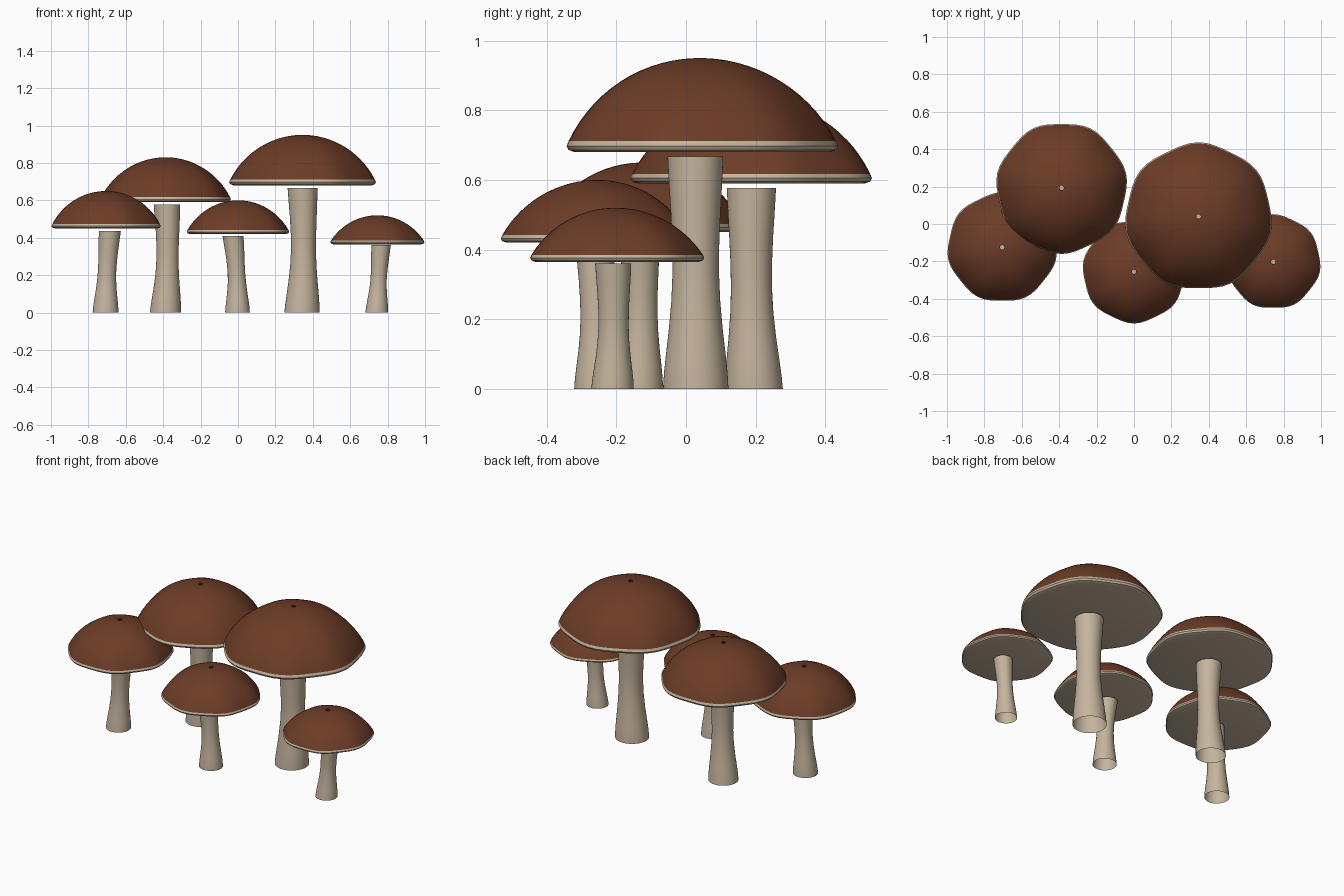
import bpy, bmesh, math

cube = bpy.data.objects.get("Cube")
if cube:
    bpy.data.objects.remove(cube, do_unlink=True)


def make_material(name, color):
    mat = bpy.data.materials.new(name)
    mat.use_nodes = True
    mat.diffuse_color = color
    bsdf = mat.node_tree.nodes["Principled BSDF"]
    bsdf.inputs["Base Color"].default_value = color
    bsdf.inputs["Roughness"].default_value = 0.8
    return mat


brown = make_material("cap_brown", (0.15, 0.045, 0.02, 1))
beige = make_material("flesh_beige", (0.56, 0.46, 0.34, 1))
SIDES = 56


def skin(bm, rings):
    """Bridge neighbouring rings of vertices; return one list of faces per band."""
    return [[bm.faces.new((a[i], a[(i + 1) % SIDES], b[(i + 1) % SIDES], b[i]))
             for i in range(SIDES)] for a, b in zip(rings, rings[1:])]


def finish(bm, name, materials):
    mesh = bpy.data.meshes.new(name)
    bm.to_mesh(mesh)
    bm.free()
    for mat in materials:
        mesh.materials.append(mat)
    obj = bpy.data.objects.new(name, mesh)
    bpy.context.collection.objects.link(obj)
    bpy.ops.object.select_all(action='DESELECT')
    obj.select_set(True)
    bpy.context.view_layer.objects.active = obj
    bpy.ops.object.shade_smooth_by_angle(angle=math.radians(40))


def ring(bm, x, y, z, radius, lobe=0.0, peak=0.0):
    verts = []
    for i in range(SIDES):
        a = math.tau * i / SIDES
        r = radius * (1 + lobe * math.cos(7 * (a - peak)))
        verts.append(bm.verts.new((x + r * math.cos(a), y + r * math.sin(a), z)))
    return verts


def make_cap(name, x, y, radius, low, high, peak):
    bm = bmesh.new()
    band = 0.08 * radius
    # pale rolled rim, then a circular-arc dome up to a tiny open pore
    profile = [(0.94, low), (0.985, low + band * 0.2),
               (1.0, low + band * 0.55), (0.985, low + band)]
    base = 0.985 * radius
    rise = high - low - band
    arc = (base ** 2 + rise ** 2) / (2 * rise)
    start = math.asin(min(1, base / arc))
    steps = 14
    for i in range(1, steps + 1):
        a = start + (0.012 / arc - start) * i / steps
        profile.append((arc * math.sin(a) / radius, high - arc + arc * math.cos(a)))
    rings = [ring(bm, x, y, z, r * radius, 0.018 * r, peak) for r, z in profile]
    for n, faces in enumerate(skin(bm, rings)):
        for f in faces:
            f.material_index = 0 if n >= 3 else 1
    # flat underside
    bm.faces.new(list(reversed(rings[0]))).material_index = 1
    finish(bm, name, [brown, beige])


def blend(t, a, b, c):
    """Quadratic through a, b, c at t = 0, 0.5, 1."""
    return a * (1 - t) * (1 - 2 * t) + 4 * b * t * (1 - t) + c * t * (2 * t - 1)


def make_stem(name, xs, ys, foot, top):
    bm = bmesh.new()
    shape = [(0, 1), (0.07, 0.97), (0.15, 0.91), (0.26, 0.82), (0.38, 0.745),
             (0.5, 0.71), (0.63, 0.72), (0.76, 0.76), (0.88, 0.81), (1, 0.85)]
    rings = [ring(bm, blend(t, *xs), blend(t, *ys), t * top, foot * r) for t, r in shape]
    skin(bm, rings)
    finish(bm, name, [beige])


UP, DOWN = math.pi / 2, -math.pi / 2
# name, cap (x, y, radius, low, high, lobe peak), stem (bent x, bent y, foot radius, top)
mushrooms = [
    ("tallest", (0.345, 0.04, 0.39, 0.68, 0.95, UP),
     ((0.342, 0.35, 0.345), (0.028, 0.028, 0.027), 0.094, 0.667)),
    ("back", (-0.387, 0.193, 0.347, 0.59, 0.83, DOWN),
     ((-0.388, -0.377, -0.38), (0.195, 0.188, 0.188), 0.083, 0.577)),
    ("middle", (0, -0.255, 0.272, 0.42, 0.6, DOWN),
     ((-0.003, -0.008, -0.027), (-0.255, -0.256, -0.26), 0.066, 0.41)),
    ("right", (-0.705, -0.125, 0.29, 0.45, 0.65, UP),
     ((-0.708, -0.7, -0.685), (-0.135, -0.131, -0.134), 0.069, 0.437)),
    ("left", (0.745, -0.202, 0.25, 0.365, 0.52, UP),
     ((0.742, 0.752, 0.765), (-0.211, -0.208, -0.209), 0.061, 0.36)),
]
for label, cap, stem in mushrooms:
    make_cap(label + "_mushroom_cap", *cap)
    make_stem(label + "_mushroom_stem", *stem)
